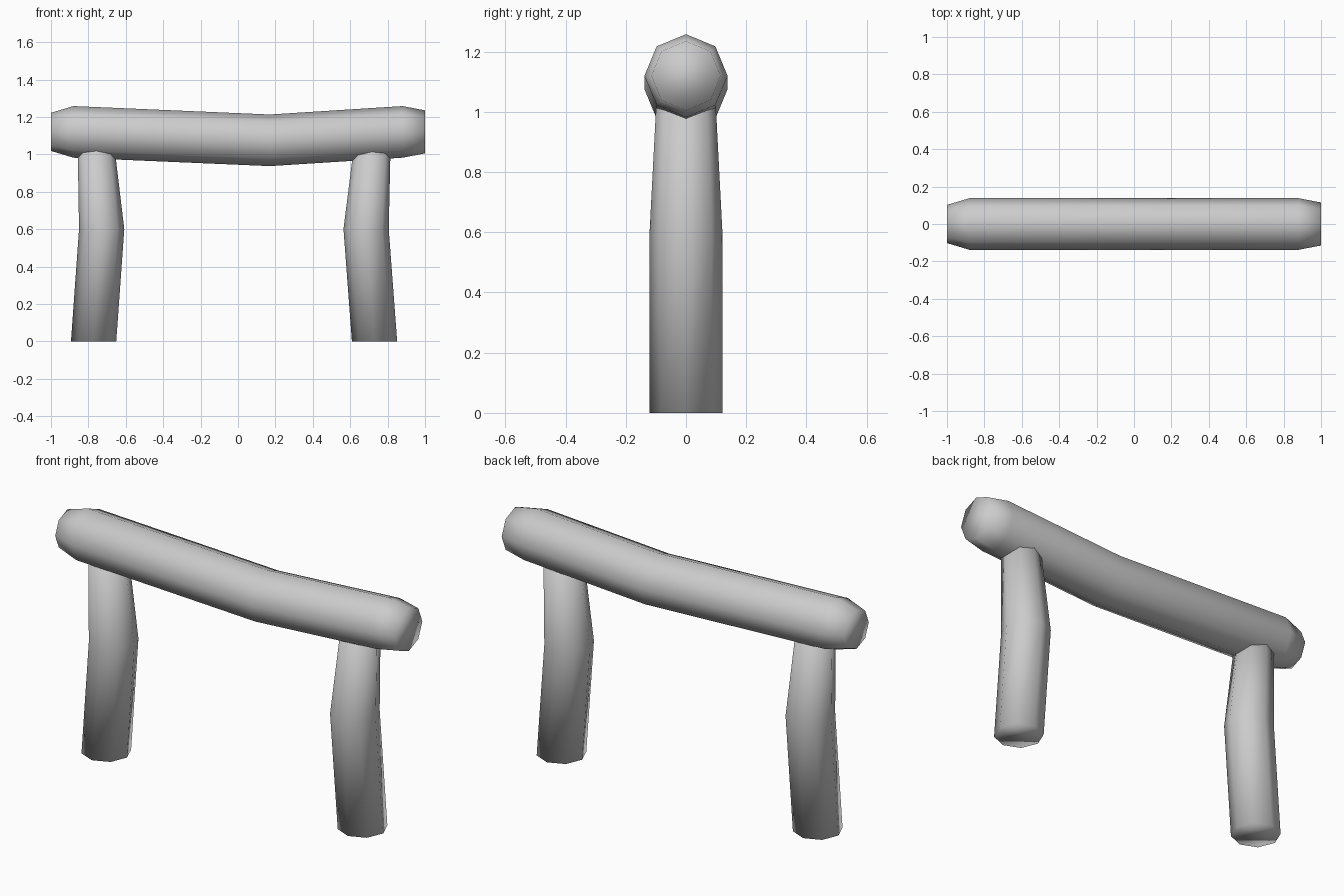
import bpy, bmesh
from math import cos, sin, pi

if "Cube" in bpy.data.objects:
    bpy.data.objects.remove(bpy.data.objects["Cube"])

SIDES = 8


def log(name, rings, axis):
    """Eight-sided tube through (x, z, radius) rings; rings lie across the given axis."""
    bm = bmesh.new()
    loops = []
    for x, z, r in rings:
        loop = []
        for i in range(SIDES):
            a, b = r * cos(2 * pi * i / SIDES), r * sin(2 * pi * i / SIDES)
            co = (x, a, z + b) if axis == 'X' else (x + a, b, z)
            loop.append(bm.verts.new(co))
        loops.append(loop)
    for lo, hi in zip(loops, loops[1:]):
        for i in range(SIDES):
            j = (i + 1) % SIDES
            bm.faces.new((lo[i], lo[j], hi[j], hi[i]))
    bm.faces.new(loops[0][::-1])
    bm.faces.new(loops[-1])
    bmesh.ops.recalc_face_normals(bm, faces=bm.faces)
    for f in bm.faces:
        f.smooth = True
    mesh = bpy.data.meshes.new(name)
    bm.to_mesh(mesh)
    bm.free()
    obj = bpy.data.objects.new(name, mesh)
    bpy.context.collection.objects.link(obj)
    return obj


# Sagging lintel with worn, tapered ends
log("lintel_beam", [(-1.0, 1.12, 0.102), (-0.88, 1.12, 0.138), (0.17, 1.075, 0.138),
                    (0.88, 1.12, 0.138), (1.0, 1.12, 0.115)], 'X')

# Crooked posts, tops buried in the beam
log("left_post", [(-0.772, 0.0, 0.121), (-0.729, 0.6, 0.121), (-0.763, 1.1, 0.095)], 'Z')
log("right_post", [(0.73, 0.0, 0.121), (0.685, 0.6, 0.121), (0.722, 1.1, 0.095)], 'Z')
